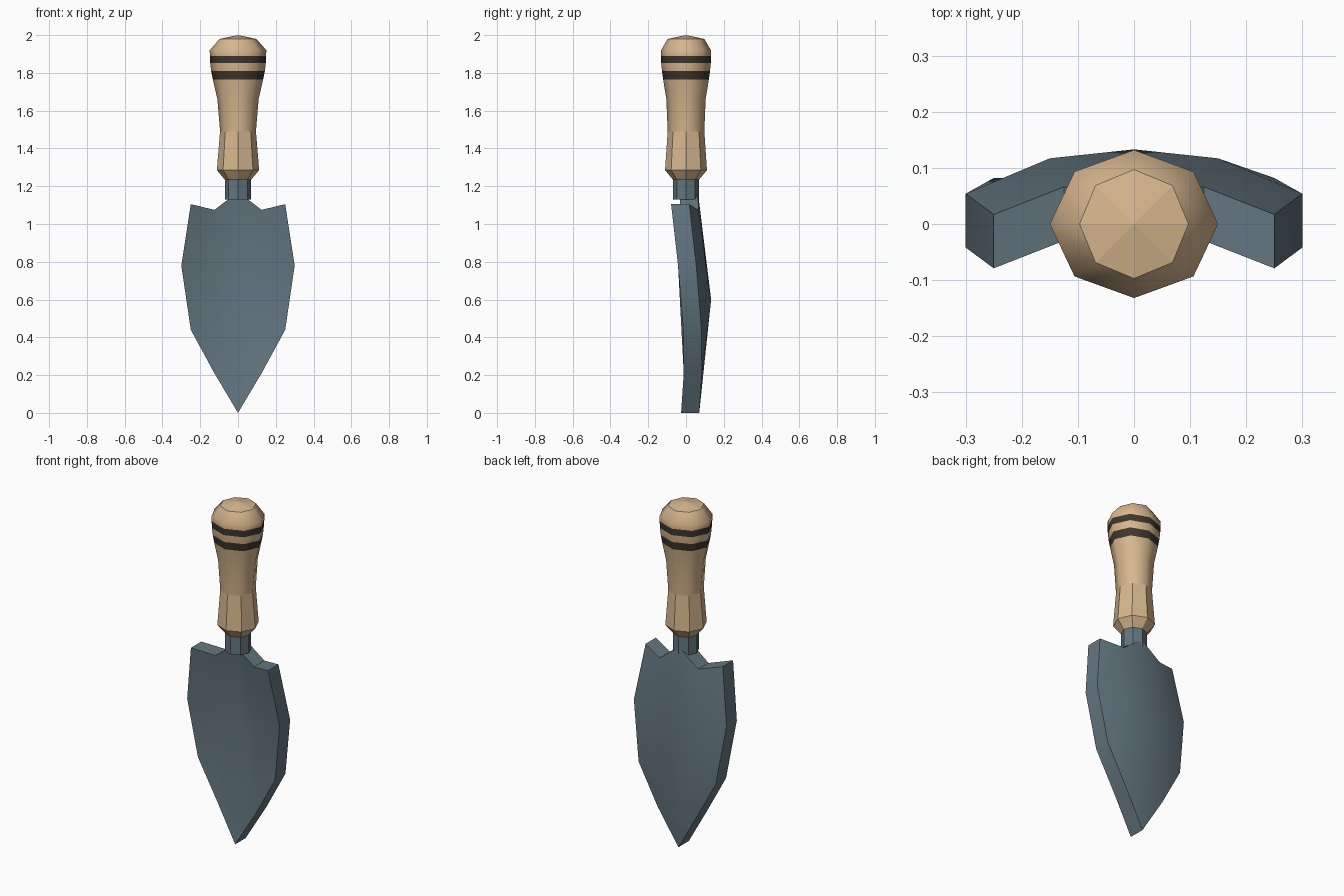
import bpy, bmesh, math

if "Cube" in bpy.data.objects:
    bpy.data.objects.remove(bpy.data.objects["Cube"])


def material(name, rgb):
    m = bpy.data.materials.new(name)
    m.diffuse_color = (*rgb, 1)
    m.use_nodes = True
    m.node_tree.nodes["Principled BSDF"].inputs["Base Color"].default_value = m.diffuse_color
    return m


wood = material("light wood", (0.68, 0.47, 0.27))
stripe = material("dark stripe", (0.05, 0.037, 0.027))
steel = material("blue grey steel", (0.125, 0.18, 0.215))


def finish(name, bm, mats):
    bmesh.ops.recalc_face_normals(bm, faces=bm.faces)
    me = bpy.data.meshes.new(name)
    bm.to_mesh(me)
    bm.free()
    for m in mats:
        me.materials.append(m)
    ob = bpy.data.objects.new(name, me)
    bpy.context.collection.objects.link(ob)
    return ob


def lathe(name, rings, mats, smooth_above=9.0, top=None, bands=()):
    """Eight-sided elliptical stack of (z, rx, ry) rings."""
    bm = bmesh.new()
    loops = [[bm.verts.new((rx * math.cos(i * math.pi / 4), ry * math.sin(i * math.pi / 4), z))
              for i in range(8)] for z, rx, ry in rings]
    for a, b in zip(loops, loops[1:]):
        for i in range(8):
            j = (i + 1) % 8
            f = bm.faces.new((a[i], a[j], b[j], b[i]))
            z = f.calc_center_median().z
            f.smooth = z > smooth_above
            f.material_index = int(any(lo < z < hi for lo, hi in bands))
    bm.faces.new(loops[0])
    if top is None:
        bm.faces.new(loops[-1])
    else:
        tip = bm.verts.new((0, 0, top))
        for i in range(8):
            bm.faces.new((loops[-1][i], loops[-1][(i + 1) % 8], tip))
        for e in bm.edges:  # crisp border around the faceted cap
            if all(v in loops[-1] for v in e.verts):
                e.smooth = False
    if smooth_above < 9:
        for e in bm.edges:
            if all(abs(v.co.z - smooth_above) < 1e-4 for v in e.verts):
                e.smooth = False
    return finish(name, bm, mats)


# Wooden handle: faceted grip end, smooth swell, two painted bands
lathe("handle", [
    (1.235, 0.070, 0.069), (1.285, 0.112, 0.111), (1.49, 0.095, 0.097),
    (1.66, 0.109, 0.104), (1.765, 0.133, 0.121), (1.81, 0.142, 0.127),
    (1.852, 0.147, 0.131), (1.89, 0.149, 0.132), (1.92, 0.150, 0.132),
    (1.98, 0.097, 0.097)], [wood, stripe], 1.49, 2.0,
    [(1.765, 1.81), (1.852, 1.89)])

# Steel collar between handle and blade
lathe("collar", [(1.13, 0.070, 0.069), (1.25, 0.070, 0.069)], [steel])

# Curved blade: right half as a 3 x 3 grid of back-surface points, mirrored
half = [
    [(0, 0.063, 1.17), (0.125, 0.066, 1.075), (0.25, 0.017, 1.105)],
    [(0, 0.133, 0.60), (0.15, 0.117, 0.69), (0.30, 0.054, 0.78)],
    [(0, 0.070, 0.00), (0.125, 0.084, 0.21), (0.25, 0.082, 0.44)],
]
THICK = 0.096
bm = bmesh.new()
grid = [[(-x, y, z) for x, y, z in row[:0:-1]] + row for row in half]
layers = [[[bm.verts.new((x, y - d, z)) for x, y, z in row] for row in grid]
          for d in (0, THICK)]
for g in layers:
    for r in range(2):
        for c in range(4):
            bm.faces.new((g[r][c], g[r][c + 1], g[r + 1][c + 1], g[r + 1][c])).smooth = True
rim = ([(0, c) for c in range(5)] + [(1, 4)]
       + [(2, c) for c in range(4, -1, -1)] + [(1, 0)])
for (r, c), (s, d) in zip(rim, rim[1:] + rim[:1]):
    bm.faces.new((layers[0][r][c], layers[0][s][d], layers[1][s][d], layers[1][r][c]))
blade = finish("blade", bm, [steel])
bpy.context.view_layer.objects.active = blade
blade.select_set(True)
bpy.ops.object.shade_smooth_by_angle(angle=math.radians(32))
